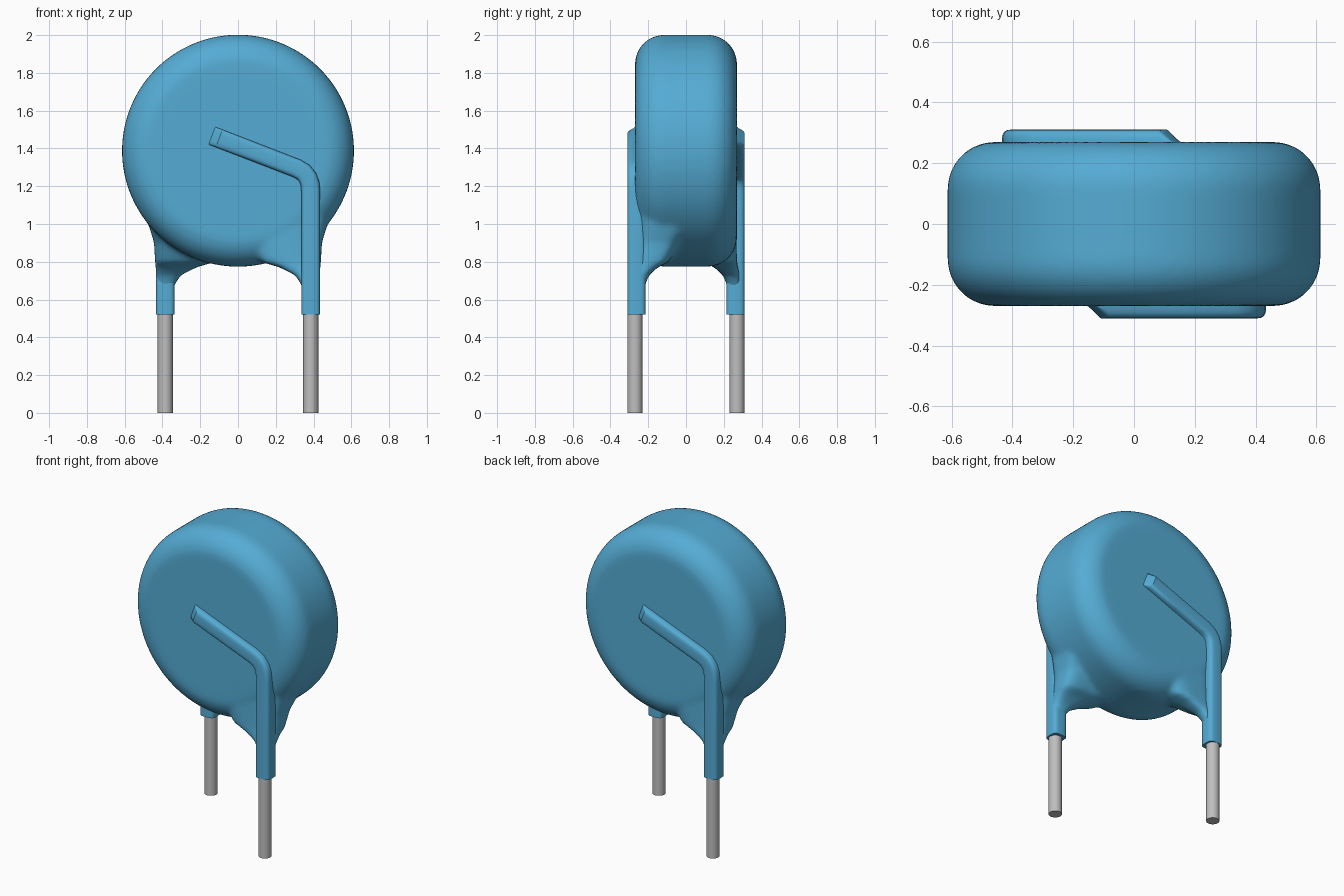
import bpy, bmesh, math
from mathutils import Vector, Matrix

cube = bpy.data.objects.get("Cube")
if cube:
    bpy.data.objects.remove(cube)


def material(name, rgb, rough):
    m = bpy.data.materials.new(name)
    m.use_nodes = True
    m.diffuse_color = (*rgb, 1)
    node = next(n for n in m.node_tree.nodes if n.type == 'BSDF_PRINCIPLED')
    node.inputs["Base Color"].default_value = (*rgb, 1)
    node.inputs["Roughness"].default_value = rough
    return m


BLUE = material("blue coating", (0.09, 0.41, 0.66), 0.5)
GREY = material("grey metal", (0.52, 0.52, 0.52), 0.5)
HALF_TURN = Matrix.Rotation(math.pi, 4, 'Z')


def finish(bm, name, mat, angle=40):
    bmesh.ops.recalc_face_normals(bm, faces=bm.faces)
    mesh = bpy.data.meshes.new(name)
    bm.to_mesh(mesh)
    bm.free()
    mesh.materials.append(mat)
    ob = bpy.data.objects.new(name, mesh)
    bpy.context.collection.objects.link(ob)
    bpy.ops.object.select_all(action='DESELECT')
    ob.select_set(True)
    bpy.context.view_layer.objects.active = ob
    bpy.ops.object.shade_smooth_by_angle(angle=math.radians(angle))
    return ob


def loft(bm, rings, turn):
    """Skin a row of closed rings and cap both ends."""
    rows = [[bm.verts.new(turn @ Vector(p)) for p in ring] for ring in rings]
    n = len(rows[0])
    for a, b in zip(rows, rows[1:]):
        for i in range(n):
            bm.faces.new((a[i], a[(i + 1) % n], b[(i + 1) % n], b[i]))
    bm.faces.new(rows[0][::-1])
    bm.faces.new(rows[-1])


def soft_rect(x0, x1, y0, y1, power, n=24):
    """Rounded rectangle as a superellipse."""
    pts = []
    for i in range(n):
        t = 2 * math.pi * (i + 0.5) / n
        c, s = math.cos(t), math.sin(t)
        pts.append(((x0 + x1) / 2 + (x1 - x0) / 2 * math.copysign(abs(c) ** power, c),
                    (y0 + y1) / 2 + (y1 - y0) / 2 * math.copysign(abs(s) ** power, s)))
    return pts


# Body: rounded disc with a flared web toward each lead, blended together
bm = bmesh.new()
bmesh.ops.create_cone(bm, cap_ends=True, segments=96, radius1=0.614, radius2=0.614, depth=0.54,
                      matrix=Matrix.Translation((0, 0, 1.388)) @ Matrix.Rotation(math.pi / 2, 4, 'X'))
rims = [e for e in bm.edges if any(len(f.verts) > 4 for f in e.link_faces)]
bmesh.ops.bevel(bm, geom=rims, offset=0.155, segments=10, profile=0.5, affect='EDGES')

# Web sections: height, inner x, outer x, front y, back y
WEB = [(0.60, 0.345, 0.425, -0.300, -0.225),
       (0.68, 0.335, 0.432, -0.295, -0.215),
       (0.73, 0.300, 0.435, -0.285, -0.195),
       (0.77, 0.220, 0.437, -0.275, -0.150),
       (0.80, 0.120, 0.440, -0.270, -0.090),
       (0.90, 0.050, 0.445, -0.268, -0.030),
       (1.00, 0.000, 0.475, -0.266, 0.050),
       (1.10, 0.000, 0.490, -0.262, 0.000),
       (1.22, 0.000, 0.440, -0.250, -0.050)]
for turn in (Matrix(), HALF_TURN):
    loft(bm, [[(x, y, z) for x, y in soft_rect(*box, 0.6)] for z, *box in WEB], turn)
body = finish(bm, "disc_body", BLUE, 60)
remesh = body.modifiers.new("blend", 'REMESH')
remesh.mode = 'VOXEL'
remesh.voxel_size = 0.014
remesh.use_smooth_shade = True
smooth = body.modifiers.new("soften", 'SMOOTH')
smooth.factor = 0.5
smooth.iterations = 10

# Coated lead ridge: bent path in x and z, rising then slanting across the disc
PATH = [(0.385, 0.52), (0.385, 0.85), (0.385, 1.17), (0.382, 1.21), (0.37, 1.245),
        (0.347, 1.274), (0.31, 1.295), (0.1, 1.376), (-0.10, 1.453), (-0.14, 1.468)]
SECTION = soft_rect(-0.05, 0.05, -0.311, -0.213, 0.5)
path = [Vector(p) for p in PATH]
rings = []
for i, p in enumerate(path):
    before = (p - path[max(i - 1, 0)]).normalized()
    after = (path[min(i + 1, len(path) - 1)] - p).normalized()
    d = (before + after).normalized()
    side = Vector((d.y, -d.x))
    last = i == len(path) - 1
    rings.append([(p.x + side.x * w, max(y, -0.268) if last else y, p.y + side.y * w)
                  for w, y in SECTION])

for place, turn in (("front", Matrix()), ("back", HALF_TURN)):
    bm = bmesh.new()
    loft(bm, rings, turn)
    finish(bm, place + "_coated_lead", BLUE)

    # Bare round wire
    bm = bmesh.new()
    bmesh.ops.create_cone(bm, cap_ends=True, segments=24, radius1=0.04, radius2=0.04, depth=0.6,
                          matrix=turn @ Matrix.Translation((0.385, -0.27, 0.3)))
    finish(bm, place + "_wire", GREY)
